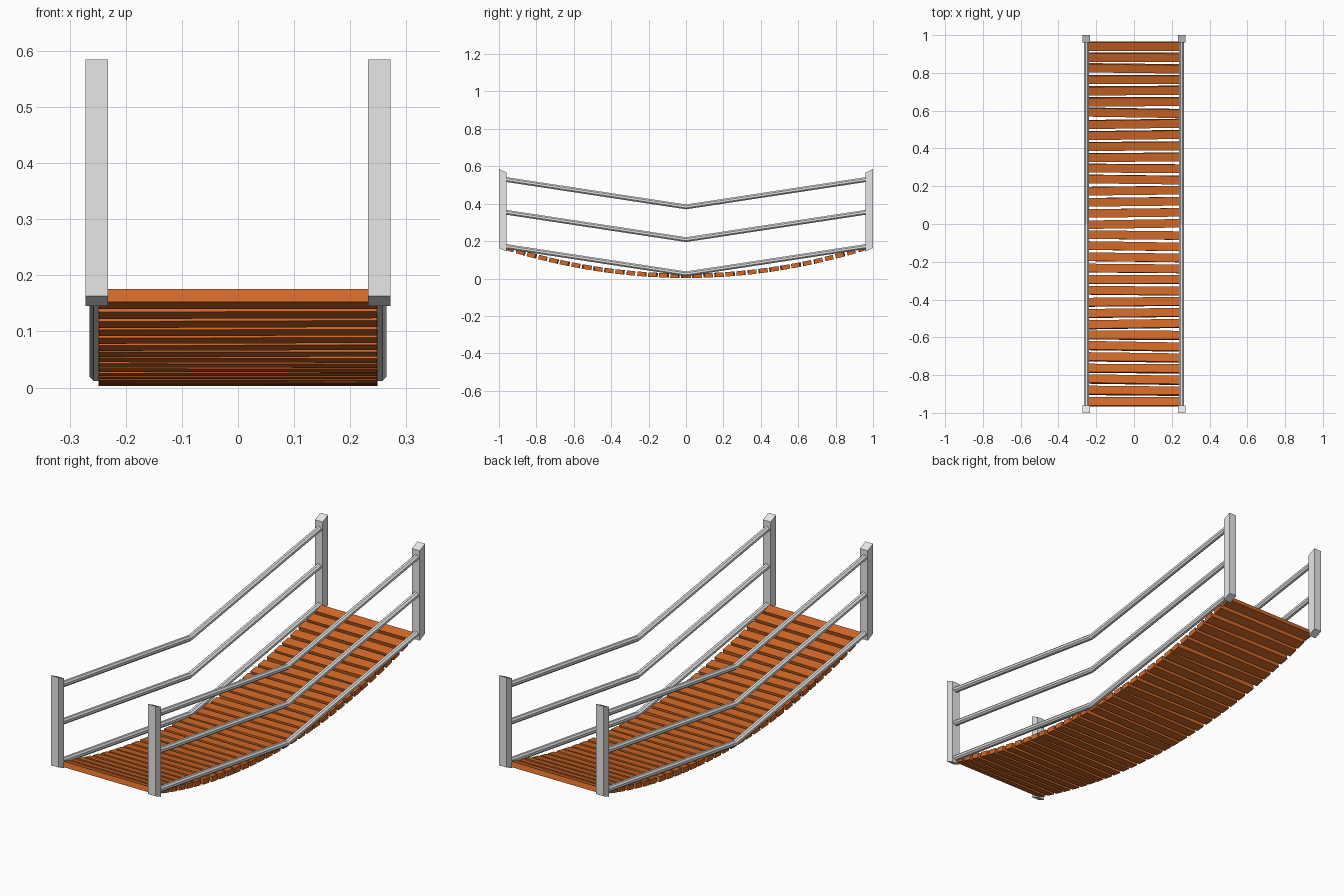
import bpy, bmesh, math, random
from mathutils import Matrix, Vector

cube = bpy.data.objects.get("Cube")
if cube:
    bpy.data.objects.remove(cube, do_unlink=True)

random.seed(4)


def material(name, color):
    mat = bpy.data.materials.new(name)
    mat.use_nodes = True
    mat.diffuse_color = color
    mat.node_tree.nodes["Principled BSDF"].inputs["Base Color"].default_value = color
    return mat


grey = material("grey metal", (0.8, 0.8, 0.8, 1))
wood = material("orange wood", (0.64, 0.14, 0.02, 1))


def finish(bm, name, mat):
    bmesh.ops.recalc_face_normals(bm, faces=bm.faces)
    mesh = bpy.data.meshes.new(name)
    bm.to_mesh(mesh)
    bm.free()
    mesh.materials.append(mat)
    obj = bpy.data.objects.new(name, mesh)
    bpy.context.collection.objects.link(obj)


def loft(name, rings, mat):
    """Skin a row of equal vertex rings and cap both ends."""
    bm = bmesh.new()
    rows = [[bm.verts.new(p) for p in ring] for ring in rings]
    n = len(rows[0])
    for a, b in zip(rows, rows[1:]):
        for i in range(n):
            j = (i + 1) % n
            bm.faces.new((a[i], a[j], b[j], b[i]))
    bm.faces.new(rows[0])
    bm.faces.new(rows[-1])
    finish(bm, name, mat)


RAIL_X = 0.252
SIDES = (("left", 1), ("right", -1))
ENDS = (("front", -1), ("back", 1))

# Corner posts: the ends slant down towards the middle of the bridge
for side, sx in SIDES:
    for end, sy in ENDS:
        rings = []
        for y, drop in ((1.0, 0), (0.96, 0.018)):
            rings.append([(sx * x, sy * y, z - drop) for x, z in
                          ((0.232, 0.163), (0.272, 0.163), (0.272, 0.585), (0.232, 0.585))])
        loft(f"{end}_{side}_post", rings, grey)

# Rails: eight-sided bars bent once at mid span
RADIUS, SLOPE = 0.014, 0.152
for side, sx in SIDES:
    for label, low in (("lower", 0.025), ("middle", 0.208), ("upper", 0.383)):
        rings = []
        for y in (-0.975, 0, 0.975):
            ring = []
            for k in range(8):
                a = math.tau * (k + 0.5) / 8
                ring.append((sx * RAIL_X + RADIUS * math.cos(a), y,
                             low + SLOPE * abs(y) + RADIUS * math.sin(a)))
            rings.append(ring)
        loft(f"{label}_{side}_rail", rings, grey)

# Deck: separate planks following a sagging curve, each a little crooked
COUNT, REACH, SAG = 33, 0.942, 0.161
for i in range(COUNT):
    y = -REACH + 2 * REACH * i / (COUNT - 1)
    at_end = i in (0, COUNT - 1)
    yaw = 0 if at_end else math.radians(random.uniform(-1.1, 1.1))
    bm = bmesh.new()
    bmesh.ops.create_cube(bm, size=1)
    place = (Matrix.Translation((0, y, 0.015 + SAG * y * y))
             @ Matrix.Rotation(math.atan(2 * SAG * y), 4, "X")
             @ Matrix.Rotation(yaw, 4, "Z")
             @ Matrix.Diagonal(Vector((0.496, 0.045, 0.024, 1))))
    bm.transform(place)
    finish(bm, f"plank_{i + 1}", wood)
